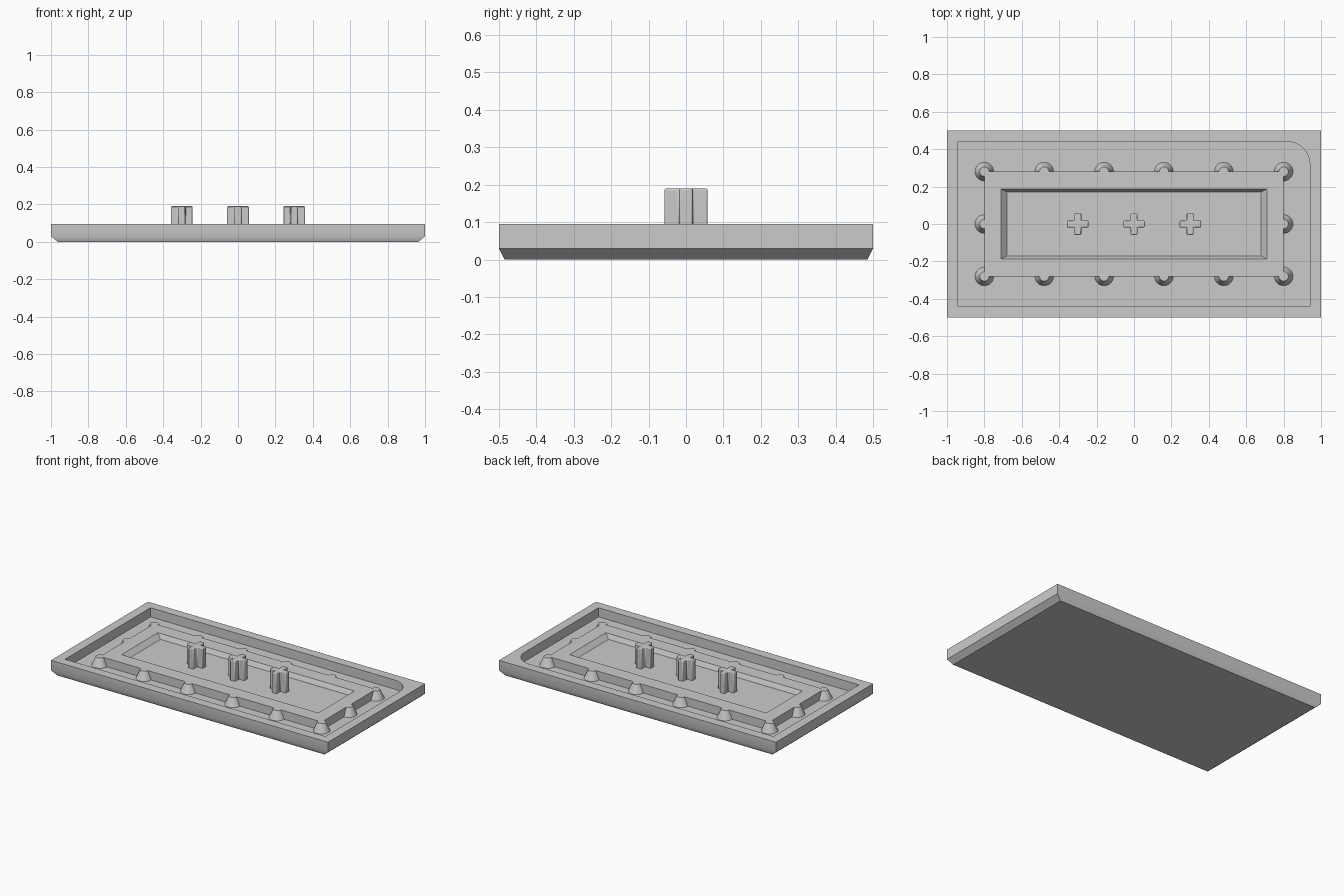
import bpy
import bmesh
from math import sin, cos, pi

cube = bpy.data.objects.get("Cube")
if cube:
    bpy.data.objects.remove(cube, do_unlink=True)

grey = bpy.data.materials.new("plain grey")
grey.use_nodes = True
grey.diffuse_color = (0.6, 0.6, 0.6, 1)
grey.node_tree.nodes["Principled BSDF"].inputs["Base Color"].default_value = (0.6, 0.6, 0.6, 1)

FLOOR, DECK, POCKET, RIM, POST_TOP = 0.035, 0.09, 0.06, 0.095, 0.19


def finish(bm, name):
    bmesh.ops.recalc_face_normals(bm, faces=bm.faces)
    mesh = bpy.data.meshes.new(name)
    bm.to_mesh(mesh)
    bm.free()
    mesh.materials.append(grey)
    obj = bpy.data.objects.new(name, mesh)
    bpy.context.collection.objects.link(obj)
    bpy.ops.object.select_all(action='DESELECT')
    obj.select_set(True)
    bpy.context.view_layer.objects.active = obj
    bpy.ops.object.shade_smooth_by_angle()
    return obj


def rect(x, y):
    return [(-x, -y), (x, -y), (x, y), (-x, y)]


def ring(bm, points, z):
    return [bm.verts.new((x, y, z)) for x, y in points]


def skin(bm, a, b):
    n = len(a)
    for i in range(n):
        bm.faces.new((a[i], a[(i + 1) % n], b[(i + 1) % n], b[i]))


def loop_edges(bm, loop):
    return [bm.edges.get((loop[i - 1], loop[i])) for i in range(len(loop))]


# Tray with chamfered underside; its recess has one rounded corner
bm = bmesh.new()
bottom = ring(bm, rect(0.965, 0.485), 0)
side = ring(bm, rect(1, 0.5), 0.03)
top = ring(bm, rect(1, 0.5), RIM)
x, y, r, steps = 0.94, 0.44, 0.12, 12
arc = [(x - r + r * cos(i * pi / 2 / steps), y - r + r * sin(i * pi / 2 / steps))
       for i in range(steps + 1)]
opening = [(-x, -y), (x, -y)] + arc + [(-x, y)]
lip = ring(bm, opening, RIM)
base = ring(bm, opening, FLOOR)
bm.faces.new(bottom)
skin(bm, bottom, side)
skin(bm, side, top)
skin(bm, lip, base)
bm.faces.new(base)
bmesh.ops.triangle_fill(bm, edges=loop_edges(bm, top) + loop_edges(bm, lip), use_beauty=True)
finish(bm, "tray")

# Raised deck with a sloped pocket
bm = bmesh.new()
rings = [ring(bm, rect(*size), z) for size, z in (
    ((0.8, 0.28), FLOOR), ((0.8, 0.28), DECK),
    ((0.71, 0.187), DECK), ((0.68, 0.172), POCKET))]
for a, b in zip(rings, rings[1:]):
    skin(bm, a, b)
bm.faces.new(rings[-1])
finish(bm, "raised_deck")

# Tapered pegs around the deck edge
spots = [(-0.8 + 0.32 * i, s * 0.28) for i in range(6) for s in (-1, 1)]
spots += [(-0.8, 0), (0.8, 0)]
for px, py in spots:
    bm = bmesh.new()
    bmesh.ops.create_cone(bm, cap_ends=True, segments=32, radius1=0.05,
                          radius2=0.025, depth=DECK - FLOOR)
    peg = finish(bm, "peg")
    peg.location = (px, py, (DECK + FLOOR) / 2)

# Cross-shaped posts standing in the pocket
a, w = 0.058, 0.018
quarter = [(a, -w), (a, w), (w, w)]
cross = []
for turn in range(4):
    cross += quarter
    quarter = [(-qy, qx) for qx, qy in quarter]
for px in (-0.3, 0, 0.3):
    bm = bmesh.new()
    foot, head = ring(bm, cross, POCKET - 0.01), ring(bm, cross, POST_TOP)
    skin(bm, foot, head)
    bm.faces.new(foot)
    bm.faces.new(head)
    post = finish(bm, "cross_post")
    post.location.x = px
    bevel = post.modifiers.new("soft edges", 'BEVEL')
    bevel.width = 0.005
    bevel.segments = 2
